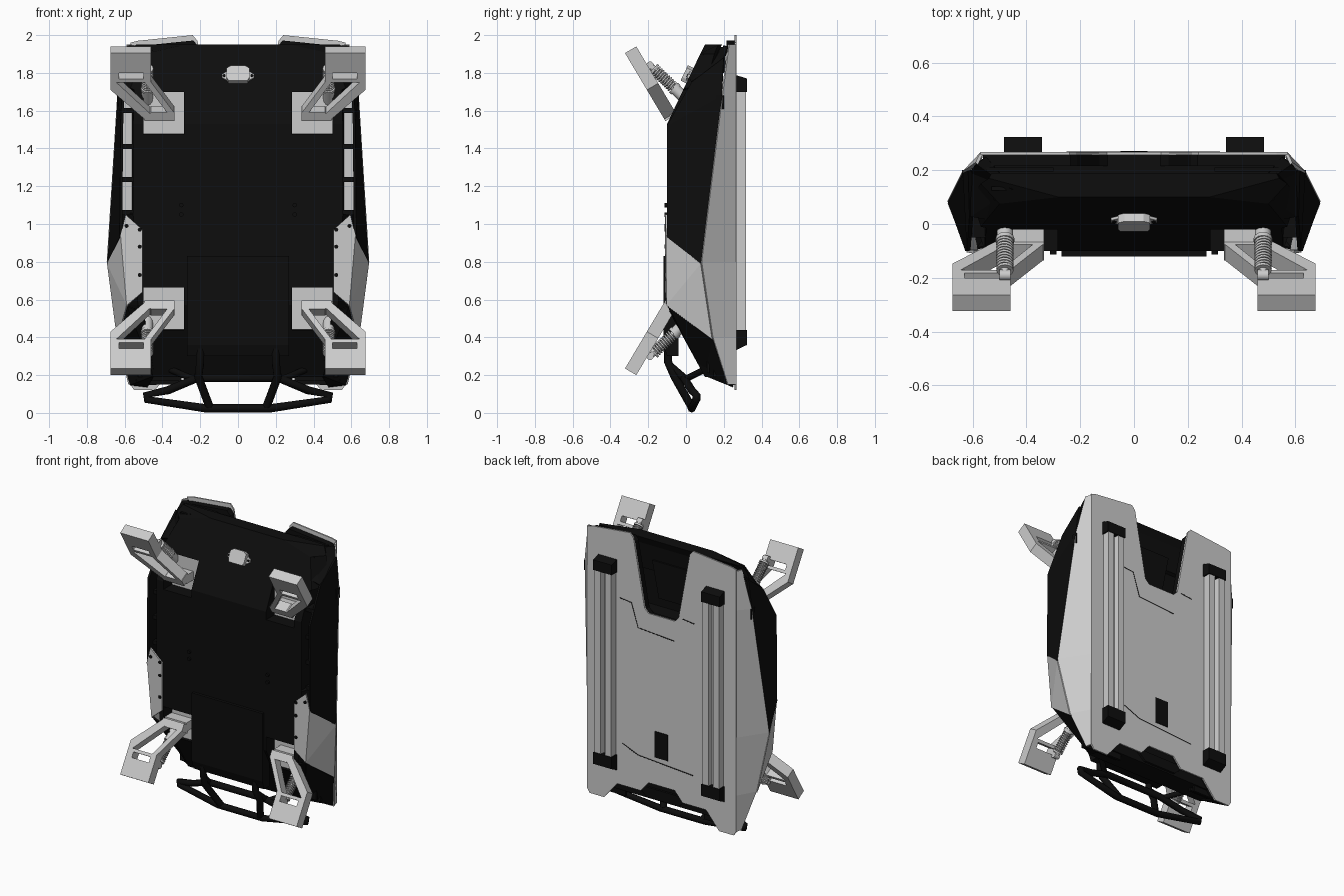
import bpy, bmesh, math
from mathutils import Vector

if "Cube" in bpy.data.objects:
    bpy.data.objects.remove(bpy.data.objects["Cube"])

black = bpy.data.materials.new("black_plastic")
black.diffuse_color = (0.004, 0.004, 0.004, 1)
black.use_nodes = True
black.node_tree.nodes["Principled BSDF"].inputs["Base Color"].default_value = black.diffuse_color
MID = 1.07  # legs mirror about this height


def mesh(name, verts, faces, dark=False, thick=0):
    me = bpy.data.meshes.new(name)
    me.from_pydata([tuple(v) for v in verts], [], faces)
    bm = bmesh.new()
    bm.from_mesh(me)
    bmesh.ops.recalc_face_normals(bm, faces=bm.faces)
    bm.to_mesh(me)
    bm.free()
    ob = bpy.data.objects.new(name, me)
    bpy.context.collection.objects.link(ob)
    if dark:
        me.materials.append(black)
    if thick:
        m = ob.modifiers.new("thickness", 'SOLIDIFY')
        m.thickness, m.offset = thick, 0
    return ob


def rings(name, loops, dark=False):
    """Skin a list of equal-length closed loops and cap both ends."""
    n, k = len(loops[0]), len(loops)
    faces = [(i*n+j, i*n+(j+1) % n, (i+1)*n+(j+1) % n, (i+1)*n+j)
             for i in range(k-1) for j in range(n)]
    faces += [tuple(range(n)), tuple(range((k-1)*n, k*n))]
    return mesh(name, [v for l in loops for v in l], faces, dark)


def prism(name, pts, axis, a, b, dark=False, f=lambda p: p):
    put = {'x': lambda p, d: (d, p[0], p[1]), 'y': lambda p, d: (p[0], d, p[1]),
           'z': lambda p, d: (p[0], p[1], d)}[axis]
    return rings(name, [[f(put(p, d)) for p in pts] for d in (a, b)], dark)


def rect(x, z):
    return [(x[0], z[0]), (x[1], z[0]), (x[1], z[1]), (x[0], z[1])]


def box(name, x, y, z, dark=False, f=lambda p: p):
    return prism(name, rect(x, z), 'y', *y, dark, f)


def tube(name, pts, r, dark=False, cyclic=False, res=2):
    cu = bpy.data.curves.new(name, 'CURVE')
    cu.dimensions, cu.bevel_depth, cu.bevel_resolution = '3D', r, res
    cu.use_fill_caps = True
    sp = cu.splines.new('POLY')
    sp.points.add(len(pts)-1)
    for p, c in zip(sp.points, pts):
        p.co = (*c, 1)
    sp.use_cyclic_u = cyclic
    ob = bpy.data.objects.new(name, cu)
    bpy.context.collection.objects.link(ob)
    if dark:
        cu.materials.append(black)
    return ob


def sym(half):
    return half + [(-p[0], *p[1:]) for p in reversed(half)]


# Chassis: z, underside y, underside x, side x, side y, back y
secs = [(.19, .10, .45, .56, .19, .24), (.40, -.01, .50, .61, .14, .24),
        (.57, -.10, .53, .62, .10, .24), (1.05, -.10, .555, .62, .10, .24),
        (1.06, -.10, .555, .56, .10, .24), (1.46, -.10, .555, .56, .10, .24),
        (1.47, -.10, .555, .56, .08, .12), (1.53, -.10, .555, .56, .08, .12),
        (1.71, -.015, .55, .56, .08, .13), (1.72, -.01, .57, .605, .10, .15),
        (1.90, .075, .50, .57, .15, .17), (1.95, .10, .28, .54, .17, .19)]
chassis = rings("chassis", [[(s*x, y, z) for s, x, y in
      ((1, xb, yb), (1, xw, yw), (1, .53, yt), (-1, .53, yt), (-1, xw, yw), (-1, xb, yb))]
      for z, yb, xb, xw, yw, yt in secs], True)

# Back plate with top notch and stepped bottom, plus dark liner
plate = sym([(.10, .31), (.16, .24), (.34, .24), (.44, .12), (.55, .12), (.57, .15),
             (.57, 1.96), (.53, 1.97), (.24, 2.0), (.215, 1.97), (.13, 1.51), (.10, 1.48)])
prism("back_plate", plate, 'y', .257, .267)
prism("plate_liner", [(x*.985, 1.05+(z-1.05)*.97) for x, z in plate], 'y', .215, .257, True)
box("charge_hatch", (-.05, .05), (.26, .271), (.5, .68), True)
for pts in ([(.32, 1.53), (.23, 1.52), (.18, 1.36), (-.1, 1.34)], [(-.16, 1.51), (-.25, 1.5)],
            [(.3, .53), (.18, .48), (-.24, .45)]):
    tube("plate_seam", [(x, .266, z) for x, z in pts], .004, True, res=0)

# Recess blocks seen inside the top notch and lower notch
prism("notch_block", [(-.09, 1.55), (.09, 1.55), (.14, 1.8), (-.14, 1.8)], 'y', .1, .17, True)
prism("tail_block", sym([(.12, .2), (.2, .27)]), 'y', .12, .255, True)

for s in (1, -1):
    # Side skirt of the shell
    edge = [(.15, .575, .22), (.40, .635, .14), (.80, .69, .08), (1.68, .635, .19), (1.95, .585, .225)]
    v = [p for z, x, y in edge for p in ((s*.567, .262, z), (s*x, y, z))]
    mesh("side_skirt", v, [(2*i, 2*i+1, 2*i+3, 2*i+2) for i in range(4)], thick=.012)
    # Dark upper side panel
    mesh("side_panel", [(s*x, y, z) for x, y, z in
         ((.62, -.1, .93), (.685, .08, .79), (.63, .19, 1.68), (.61, .2, 1.88),
          (.605, .03, 1.75), (.615, -.1, 1.52))],
         [(0, 1, 2, 5), (2, 3, 4, 5)], True, .014)
    # Dark fillers closing the ends between chassis and skirt
    fan = [(0, i, i+1) for i in range(1, 5)]
    mesh("upper_end_filler", [(s*x, y, z) for x, y, z in
         ((.45, .13, 1.92), (.55, .25, 1.94), (.585, .225, 1.94), (.61, .195, 1.86),
          (.605, .03, 1.75), (.55, .02, 1.77))], fan, True, .01)
    mesh("lower_end_filler", [(s*x, y, z) for x, y, z in
         ((.44, .10, .20), (.48, .25, .14), (.572, .225, .15), (.63, .145, .385),
          (.585, -.09, .565), (.5, -.08, .53))], fan, True, .01)
    # Grey lower corner panel with bolted flange
    mesh("lower_side_panel", [(s*x, y, z) for x, y, z in
         ((.585, -.1, .57), (.635, .14, .39), (.688, .08, .79), (.62, -.1, .94),
          (.595, -.104, 1.05), (.505, -.104, .97), (.505, -.104, .64))],
         [(0, 1, 2), (0, 2, 3), (0, 3, 4, 5, 6)], thick=.012)
    for x, z in ((.52, .73), (.52, .88), (.52, .97), (.59, .99)):
        tube("flange_bolt", [(s*x, -.115, z), (s*x, -.1, z)], .011, True)
    # Light strip in the side gap, split by ribs
    box("gap_strip", sorted((s*.55, s*.618)), (.1, .12), (1.05, 1.71))
    for z in (1.06, 1.235, 1.41, 1.60):
        box("gap_rib", sorted((s*.55, s*.615)), (-.05, .11), (z-.013, z+.013), True)
    box("side_clip", sorted((s*.60, s*.64)), (.16, .2), (1.61, 1.68), True)
    # Louvres at both ends
    for i in range(4):
        y = .09+.035*i
        box("top_louvre", sorted((s*.3, s*(.52+.01*i))), (y, y+.015), (1.8, 1.90+.015*i), True)
        box("bottom_louvre", sorted((s*.3, s*(.52+.01*i))), (y+.02, y+.035), (.21-.02*i, .35), True)

    # Back rail with centre groove and sloped end caps
    prism("rail", [(s*x, y) for x, y in ((.35, .265), (.35, .318), (.395, .318), (.4, .285),
          (.425, .285), (.43, .318), (.475, .318), (.475, .265))], 'z', .43, 1.71)
    for a, b, c in ((.44, .36, .33), (1.70, 1.77, 1.79)):
        prism("rail_cap", [(.26, a), (.323, a), (.323, b), (.26, c)], 'x', s*.342, s*.483, True)

    for up in (True, False):
        tag = "upper_" if up else "lower_"

        def F(p):
            return (s*p[0], p[1], p[2] if up else 2*MID-p[2])

        # Leg: flat tilted frame made of bars and a foot pad
        bars = {"foot": [(.46, 1.80), (.675, 1.80), (.675, 1.905), (.46, 1.905)],
                "foot_heel": [(.46, 1.75), (.675, 1.75), (.675, 1.768), (.46, 1.768)],
                "foot_inner": rect((.46, .50), (1.768, 1.80)),
                "foot_outer": rect((.63, .675), (1.768, 1.80)),
                "outer_bar": [(.675, 1.75), (.675, 1.71), (.495, 1.555), (.455, 1.575), (.645, 1.75)],
                "inner_bar": [(.46, 1.75), (.495, 1.75), (.372, 1.585), (.335, 1.585)],
                "hip_bar": [(.335, 1.545), (.495, 1.545), (.495, 1.56), (.46, 1.59), (.335, 1.59)]}
        for nm, pts in bars.items():
            front = [F((x, -.1-(z-1.53)*.595, z)) for x, z in pts]
            back = [F((x, -.04-(z-1.53)*.595, z+.035)) for x, z in pts]
            rings(tag+"leg_"+nm, [front, back])
        # Recessed pocket in the chassis with a grey floor and hip block
        cut = box(tag+"pocket_cutter", (.285, .5), (-.3, .015), (1.475, 1.70), f=F)
        cut.hide_render = True
        cut.display_type = 'WIRE'
        cut.hide_set(True)
        m = chassis.modifiers.new("pocket", 'BOOLEAN')
        m.operation, m.object, m.solver = 'DIFFERENCE', cut, 'EXACT'
        box(tag+"pocket_floor", (.286, .499), (-.01, .02), (1.476, 1.699), f=F)
        box(tag+"hip_block", (.335, .5), (-.085, .0), (1.55, 1.61), f=F)
        # Shock absorber with coil spring
        p, q = Vector((.48, .02, 1.64)), Vector((.48, -.19, 1.84))
        L = lambda t: F(p.lerp(q, t))
        tube(tag+"shock_body", [L(0), L(.38)], .03, res=4)
        tube(tag+"shock_collar", [L(.35), L(.41)], .035, res=4)
        tube(tag+"shock_rod", [L(.3), L(1)], .018, res=3)
        tube(tag+"shock_seat", [L(.88), L(.92)], .032, res=4)
        tube(tag+"shock_eye", [F((.46, -.19, 1.84)), F((.50, -.19, 1.84))], .02, res=3)
        n = (q-p).normalized().cross(Vector((1, 0, 0)))
        coil = []
        for i in range(10*14+1):
            a = i*math.tau/14
            coil.append(F(p.lerp(q, .41+.47*i/140) + .028*(math.cos(a)*Vector((1, 0, 0))+math.sin(a)*n)))
        tube(tag+"shock_spring", coil, .005, res=1)

# Belly skid plate and small bolts
prism("skid_plate", [(-.12, .83), (-.1, .83), (-.1, .57), (-.04, .5), (-.04, .3), (-.1, .3),
      (-.12, .36)], 'x', -.27, .27, True)
for x in (-.3, .3):
    for z in (1.05, 1.1):
        tube("belly_bolt", [(x, -.113, z), (x, -.09, z)], .012, True)

# Tubular bumper: lower loop sweeping back, sloped struts up to the skid plate
tube("bumper_loop", sym([(.17, .03, .024), (.48, .055, .07), (.485, .055, .095),
     (.37, .03, .12), (.215, -.01, .185)]), .022, True, True)
for s in (1, -1):
    tube("bumper_strut", [(s*.15, .03, .03), (s*.21, -.06, .19), (s*.2, -.095, .27), (s*.2, -.095, .34)], .022, True)
    tube("bumper_brace", [(s*.215, -.01, .185), (s*.2, -.085, .25)], .02, True)
    tube("bumper_stay", [(s*.24, .0, .18), (s*.36, .1, .23)], .018, True)

# Sensor on the sloped top end: local x across, z up the slope, y outward
def S(p):
    h, d = p[2], p[1]
    return (p[0], .02+h*.43-d*.90, 1.78+h*.90+d*.43)

prism("sensor_housing", sym([(.05, -.04), (.06, -.02), (.06, .035), (.035, .05)]), 'y', -.01, .035, f=S)
prism("sensor_ears", sym([(.055, -.028), (.085, -.01), (.085, .01), (.055, .028)]), 'y', -.01, .012, f=S)
for x in (-.073, .073):
    tube("sensor_bolt", [S((x, 0, 0)), S((x, .016, 0))], .008, True)
